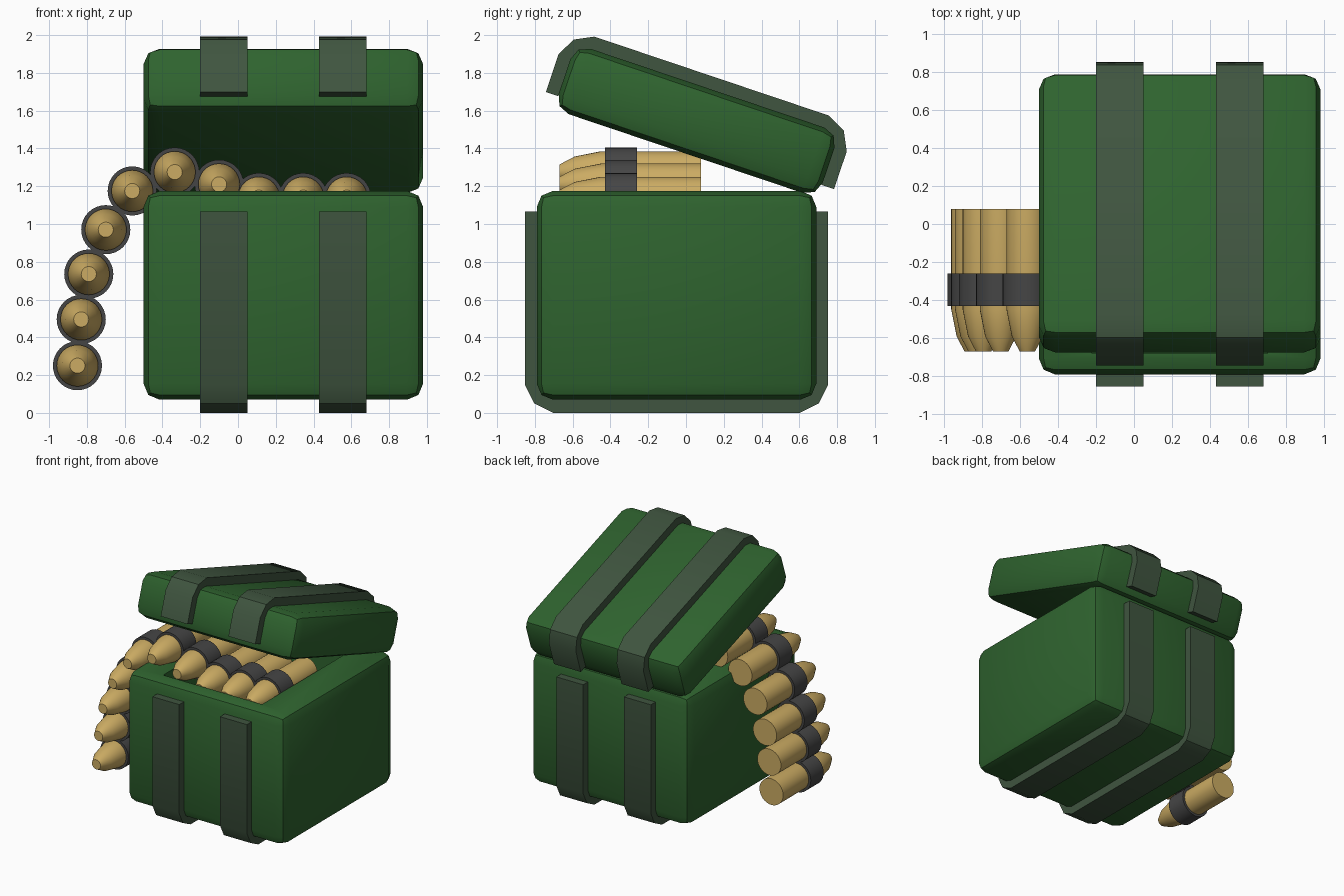
import bpy
import bmesh
from math import radians
from mathutils import Matrix, Vector

cube = bpy.data.objects.get("Cube")
if cube:
    bpy.data.objects.remove(cube, do_unlink=True)


def material(name, rgb):
    mat = bpy.data.materials.new(name)
    mat.use_nodes = True
    mat.diffuse_color = (*rgb, 1)
    mat.node_tree.nodes["Principled BSDF"].inputs["Base Color"].default_value = (*rgb, 1)
    return mat


GREEN = material("box green", (0.028, 0.125, 0.028))
STRAP = material("strap grey green", (0.05, 0.09, 0.05))
BRASS = material("brass", (0.60, 0.41, 0.125))
LINK = material("link grey", (0.06, 0.06, 0.06))


def finish(bm, name, mat, matrix=Matrix()):
    """Turn a bmesh into an object, smooth with sharp edges kept."""
    bmesh.ops.recalc_face_normals(bm, faces=bm.faces)
    mesh = bpy.data.meshes.new(name)
    bm.to_mesh(mesh)
    bm.free()
    mesh.materials.append(mat)
    mesh.shade_smooth()
    mesh.set_sharp_from_angle(angle=radians(30))
    obj = bpy.data.objects.new(name, mesh)
    bpy.context.collection.objects.link(obj)
    obj.matrix_world = matrix
    return obj


def rounded_box(size):
    bm = bmesh.new()
    bmesh.ops.create_cube(bm, size=1, matrix=Matrix.Diagonal((*size, 1)))
    bmesh.ops.bevel(bm, geom=bm.edges[:], offset=0.085, segments=2,
                    profile=0.5, affect='EDGES')
    return bm


def strap(name, x, half, top, end, thick, matrix):
    """U-shaped band in the yz plane, closed across the top."""
    def outline(h, t):
        side = [(h, end), (h, t - 0.15), (h - 0.05, t - 0.05), (h - 0.15, t)]
        return side + [(-y, z) for y, z in reversed(side)]
    outer = outline(half, top)
    inner = outline(half - thick, top - thick)
    bm = bmesh.new()
    rows = [[bm.verts.new((x + dx, y, z)) for y, z in loop]
            for dx, loop in ((-0.125, outer), (0.125, outer),
                             (0.125, inner), (-0.125, inner))]
    for a, b in zip(rows, rows[1:] + rows[:1]):
        for i in range(len(a) - 1):
            bm.faces.new((a[i], a[i + 1], b[i + 1], b[i]))
    for i in (0, -1):
        bm.faces.new([row[i] for row in rows])
    return finish(bm, name, STRAP, matrix)


def lathe(name, profile, mat, matrix, closed=False):
    """Spin (y, radius) points around the y axis."""
    bm = bmesh.new()
    verts = [bm.verts.new((r, y, 0)) for y, r in profile]
    pairs = list(zip(verts, verts[1:]))
    if closed:
        pairs.append((verts[-1], verts[0]))
    edges = [bm.edges.new(p) for p in pairs]
    bmesh.ops.spin(bm, geom=verts + edges, cent=(0, 0, 0), axis=(0, 1, 0),
                   angle=radians(360), steps=32)
    bmesh.ops.remove_doubles(bm, verts=bm.verts[:], dist=0.0005)
    return finish(bm, name, mat, matrix)


# Box body with an open cavity
bm = rounded_box((1.48, 1.48, 1.105))
top = max(bm.faces, key=lambda f: f.calc_center_median().z)
bmesh.ops.inset_individual(bm, faces=[top], thickness=0.05)
for v in top.verts:
    v.co.x = 0.46 if v.co.x > 0 else -0.46
    v.co.y = 0.63 if v.co.y > 0 else -0.63
floor = bmesh.ops.extrude_discrete_faces(bm, faces=[top])["faces"][0]
bmesh.ops.translate(bm, verts=floor.verts[:], vec=(0, 0, -0.6))
finish(bm, "box_body", GREEN, Matrix.Translation((0.24, -0.05, 0.6225)))

# Tilted lid
lid_matrix = Matrix.Translation((0.24, 0.056, 1.546)) @ Matrix.Rotation(radians(-18.6), 4, 'X')
finish(rounded_box((1.48, 1.475, 0.365)), "lid", GREEN, lid_matrix)

# Straps: the body pair is the same band turned upside down
body_flip = Matrix.Translation((0.24, -0.05, 0)) @ Matrix.Diagonal((1, 1, -1, 1))
for side, x in (("right", -0.315), ("left", 0.315)):
    strap(side + "_lid_strap", x, 0.805, 0.25, -0.11, 0.07, lid_matrix)
    body = strap(side + "_body_strap", x, 0.803, 0, -1.065, 0.07, Matrix())
    body.data.transform(body_flip)
    body.data.flip_normals()

# Belt of cartridges, each with a link ring
belt = [(-0.85, 0.25), (-0.83, 0.495), (-0.79, 0.735), (-0.70, 0.97), (-0.56, 1.175),
        (-0.335, 1.275), (-0.10, 1.21), (0.11, 1.14), (0.345, 1.14), (0.575, 1.14)]
shell = [(0.08, 0), (0.08, 0.11), (-0.45, 0.11), (-0.59, 0.082), (-0.67, 0.04), (-0.67, 0)]
ring = [(-0.26, 0.105), (-0.26, 0.13), (-0.43, 0.13), (-0.43, 0.105)]
for i, (x, z) in enumerate(belt, 1):
    place = Matrix.Translation(Vector((x, 0, z)))
    lathe(f"cartridge_{i}", shell, BRASS, place)
    lathe(f"link_{i}", ring, LINK, place, closed=True)
